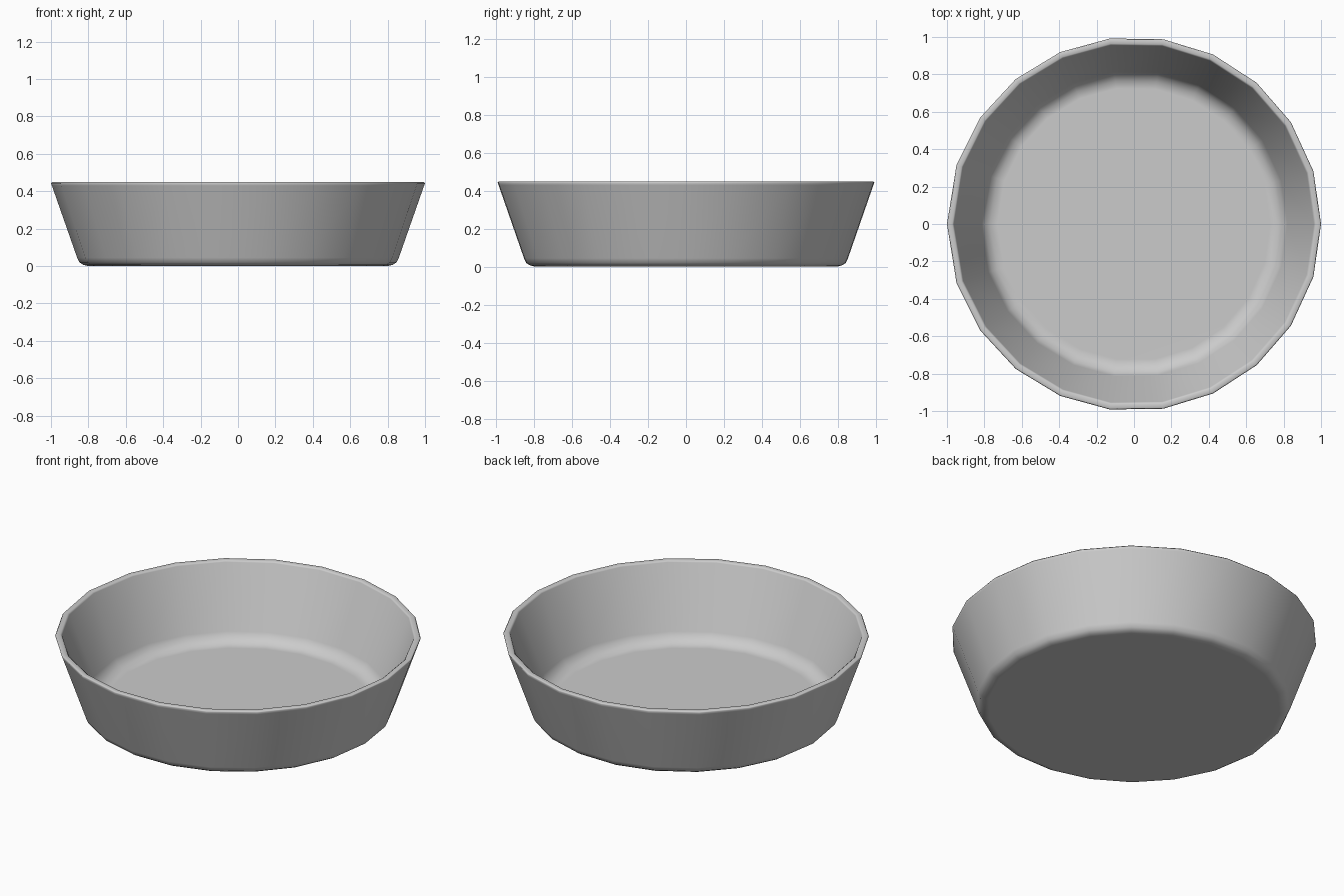
import bpy, bmesh
from math import cos, sin, radians

if "Cube" in bpy.data.objects:
    bpy.data.objects.remove(bpy.data.objects["Cube"])

# Wall cross-section as (radius, height): underside, outer wall, rim, inner wall, floor
PROFILE = [(0.80, 0.0), (0.828, 0.007), (0.848, 0.02), (0.86, 0.045),
           (0.995, 0.43), (1.0, 0.443), (0.994, 0.45),
           (0.972, 0.45), (0.962, 0.442),
           (0.82, 0.09), (0.80, 0.06), (0.77, 0.038), (0.73, 0.03)]

# Slightly uneven 22-sided outline: half listed, other half mirrored
HALF = [0, 16.4, 33, 49, 65, 81, 97.4, 113.2, 129.2, 145.3, 161.6, 180]
ANGLES = [radians(a) for a in HALF + [360 - a for a in HALF[-2:0:-1]]]

bm = bmesh.new()
rings = [[bm.verts.new((r * cos(a), r * sin(a), z)) for a in ANGLES]
         for r, z in PROFILE]
n = len(ANGLES)

# Walls between neighbouring rings
for low, high in zip(rings, rings[1:]):
    for i in range(n):
        j = (i + 1) % n
        bm.faces.new((low[i], low[j], high[j], high[i]))

# Underside and inside floor
bm.faces.new(rings[0][::-1])
bm.faces.new(rings[-1])
bmesh.ops.recalc_face_normals(bm, faces=bm.faces[:])

mesh = bpy.data.meshes.new("round_dish")
bm.to_mesh(mesh)
bm.free()
dish = bpy.data.objects.new("round_dish", mesh)
bpy.context.collection.objects.link(dish)

# Smooth shading with large faces kept flat
for p in mesh.polygons:
    p.use_smooth = True
weighted = dish.modifiers.new("weighted_normals", 'WEIGHTED_NORMAL')
weighted.keep_sharp = True
